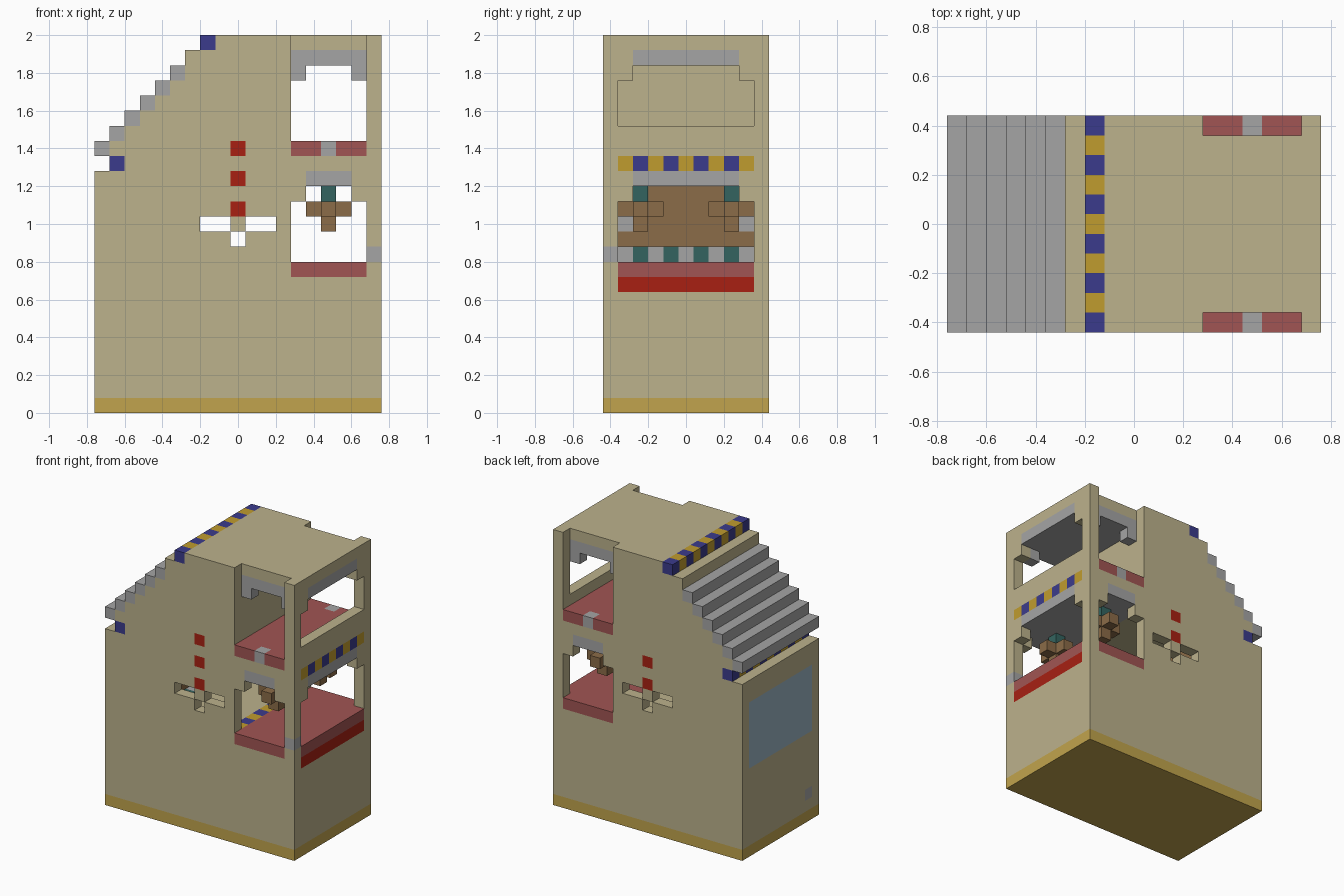
import bpy
import bmesh
from mathutils import Vector

default_cube = bpy.data.objects.get("Cube")
if default_cube:
    bpy.data.objects.remove(default_cube, do_unlink=True)

UNIT = 0.08
COLUMNS, ROWS, LAYERS = 19, 11, 25
FRONT, BACK = 0, ROWS - 1
LEFT_END, RIGHT_END = 0, COLUMNS - 1
INNER = (1, ROWS - 2)
ARCH = (2, ROWS - 3)
ALL_DEEP = (FRONT, BACK)
BAY = (13, 17)
ARCH_BAY = (14, 16)


def make_material(name, red, green, blue):
    def linear(value):
        value /= 255
        return value / 12.92 if value <= 0.04045 else ((value + 0.055) / 1.055) ** 2.4
    colour = (linear(red), linear(green), linear(blue), 1.0)
    material = bpy.data.materials.new(name)
    material.use_nodes = True
    material.diffuse_color = colour
    material.node_tree.nodes["Principled BSDF"].inputs["Base Color"].default_value = colour
    return material


tan = make_material("tan", 188, 178, 140)
grey = make_material("grey", 165, 165, 165)
gold = make_material("gold", 193, 164, 77)
yellow = make_material("yellow", 192, 156, 46)
blue = make_material("blue", 59, 59, 140)
bright_red = make_material("bright red", 168, 32, 18)
dusty_red = make_material("dusty red", 161, 85, 83)
brown = make_material("brown", 139, 108, 72)
teal = make_material("teal", 52, 100, 96)
pale_blue = make_material("pale blue", 155, 180, 196)

# Block grid: every block belongs to one named part
grid = {}
part_materials = {}


def span(limits):
    return range(limits[0], limits[1] + 1) if isinstance(limits, tuple) else (limits,)


def put(part, material, across, deep, high):
    part_materials[part] = material
    for i in span(across):
        for j in span(deep):
            for k in span(high):
                grid[i, j, k] = part


def carve(across, deep, high):
    for i in span(across):
        for j in span(deep):
            for k in span(high):
                grid.pop((i, j, k), None)


def stripe(part, across, deep, high):
    for j in span(deep):
        if j % 2:
            put(part + "_yellow", yellow, across, j, high)
        else:
            put(part + "_blue", blue, across, j, high)


# House body, base and sloping roof side
put("house_body", tan, (LEFT_END, RIGHT_END), ALL_DEEP, (0, LAYERS - 1))
put("base_plinth", gold, (LEFT_END, RIGHT_END), ALL_DEEP, 0)
for i in range(7):
    carve(i, ALL_DEEP, (18 + i, LAYERS - 1))
    if i < 6:
        put("roof_steps", grey, i, ALL_DEEP, 17 + i)
carve(LEFT_END, ALL_DEEP, 16)
stripe("eave_trim", 1, ALL_DEEP, 16)
stripe("ridge_trim", 7, ALL_DEEP, LAYERS - 1)

# Lower room with its windows
carve((6, 17), INNER, (10, 14))
for side in (FRONT, BACK):
    carve(BAY, side, (10, 13))
    carve(ARCH_BAY, side, 14)
carve(RIGHT_END, INNER, (10, 13))
carve(RIGHT_END, ARCH, 14)
put("lower_floor", dusty_red, BAY, ALL_DEEP, 9)
put("lower_floor", dusty_red, RIGHT_END, INNER, 9)
put("window_ledge", bright_red, RIGHT_END, INNER, 8)
put("lower_ceiling", grey, BAY, INNER, 15)
put("lower_ceiling", grey, ARCH_BAY, ALL_DEEP, 15)
put("lower_ceiling", grey, RIGHT_END, ARCH, 15)
put("corner_block", grey, RIGHT_END, FRONT, 10)
stripe("window_trim", RIGHT_END, INNER, 16)
stripe("floor_trim", 12, INNER, 9)

# Cabinet at the far end of the lower room
put("cabinet", brown, 5, INNER, (10, 14))
for j in INNER:
    put("cabinet_handles", grey, 5, j, 12)
for j in span(INNER):
    if j % 2:
        put("grey_keys", grey, 6, j, 10)
    else:
        put("teal_keys", teal, 6, j, 10)

# Hanging lamps
for j in ARCH:
    put("lamp_arms", brown, ARCH_BAY, j, 13)
    put("lamp_arms", brown, 15, (j - 1, j + 1), 13)
    put("lamp_drops", brown, 15, j, 12)
    put("lamp_mounts", teal, 15, j, 14)

# Upper room, balconies and arches
carve(BAY, INNER, (18, 22))
for side, inside in ((FRONT, INNER[0]), (BACK, INNER[1])):
    carve(BAY, side, (18, LAYERS - 1))
    for i in BAY:
        put("arch_corners", grey, i, inside, 22)
carve(RIGHT_END, INNER, (19, 21))
carve(RIGHT_END, ARCH, 22)
put("upper_floor", dusty_red, BAY, ALL_DEEP, 17)
for side in (FRONT, BACK):
    put("balcony_marks", grey, 15, side, 17)
put("upper_ceiling", grey, BAY, INNER, 23)
put("upper_ceiling", grey, RIGHT_END, ARCH, 23)

# Cross openings and studs on the front and back walls
for side, studs in ((FRONT, (13, 15, 17)), (BACK, (13, 15))):
    carve((7, 8), side, 12)
    carve((10, 11), side, 12)
    carve(9, side, 11)
    for k in studs:
        put("wall_studs", bright_red, 9, side, k)

# Pane and knob on the left end
put("end_pane", pale_blue, LEFT_END, INNER, (8, 13))
put("end_knob", grey, LEFT_END, 1, 2)


def build_part(part):
    """Skin the exposed sides of one part's blocks."""
    mesh = bmesh.new()
    corners = {}

    def corner(position):
        if position not in corners:
            i, j, k = position
            corners[position] = mesh.verts.new(
                Vector((i - COLUMNS / 2, j - ROWS / 2, k)) * UNIT)
        return corners[position]

    for cell, owner in grid.items():
        if owner != part:
            continue
        for axis in range(3):
            u, v = (axis + 1) % 3, (axis + 2) % 3
            for step in (-1, 1):
                neighbour = list(cell)
                neighbour[axis] += step
                if tuple(neighbour) in grid:
                    continue
                loop = []
                for du, dv in ((0, 0), (1, 0), (1, 1), (0, 1)):
                    position = list(cell)
                    position[axis] += step > 0
                    position[u] += du
                    position[v] += dv
                    loop.append(corner(tuple(position)))
                mesh.faces.new(loop if step > 0 else loop[::-1])
    data = bpy.data.meshes.new(part)
    mesh.to_mesh(data)
    mesh.free()
    data.materials.append(part_materials[part])
    bpy.context.collection.objects.link(bpy.data.objects.new(part, data))


for part_name in part_materials:
    build_part(part_name)
